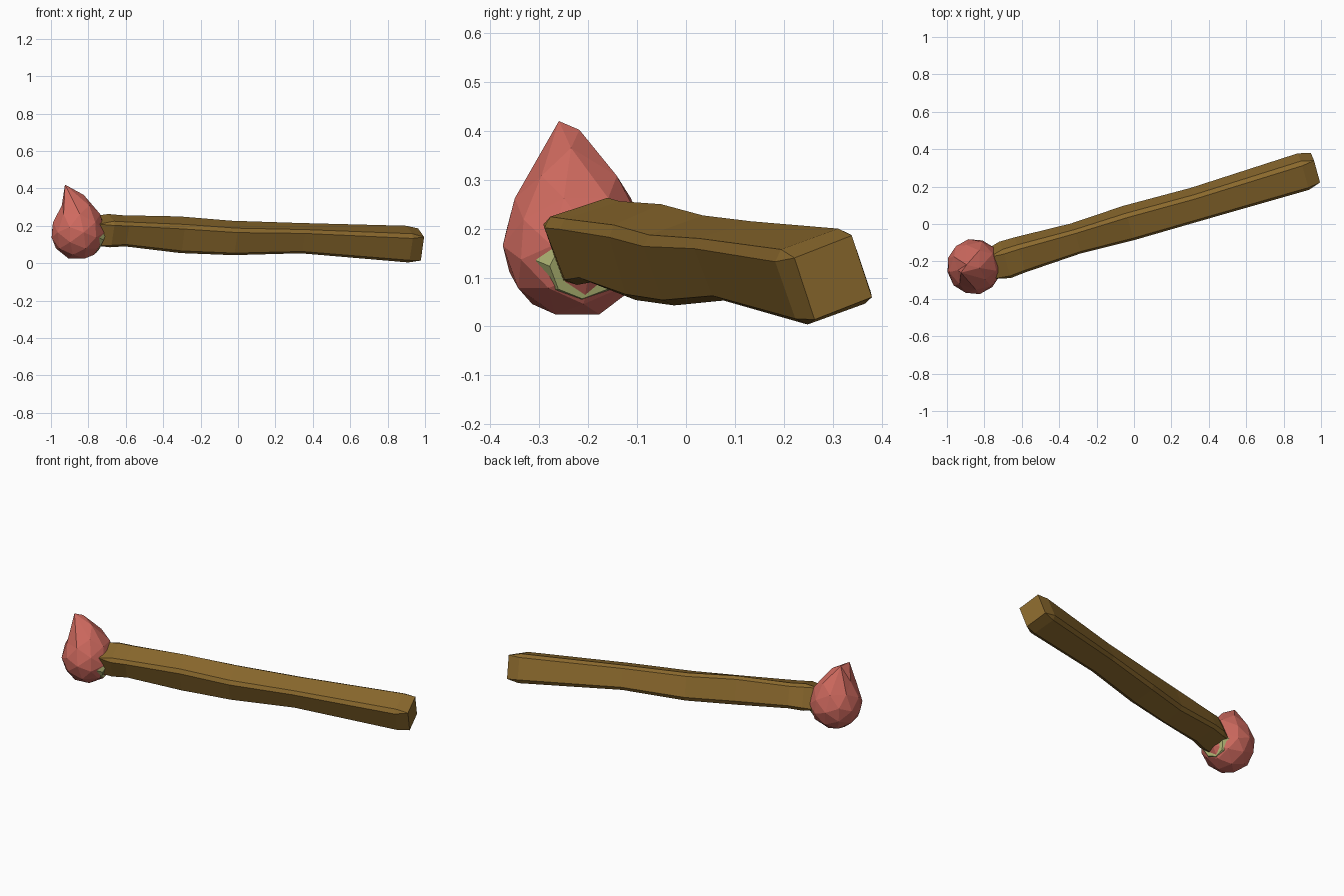
import bpy, bmesh, math
from mathutils import Vector

if "Cube" in bpy.data.objects:
    bpy.data.objects.remove(bpy.data.objects["Cube"])


def material(name, rgb):
    m = bpy.data.materials.new(name)
    m.diffuse_color = (*rgb, 1)
    m.use_nodes = True
    m.node_tree.nodes["Principled BSDF"].inputs["Base Color"].default_value = m.diffuse_color
    return m


RED = material("warm red", (0.63, 0.145, 0.115))
BROWN = material("wood brown", (0.255, 0.14, 0.026))
GREEN = material("pale green", (0.50, 0.53, 0.20))


def finish(name, bm, mat):
    bmesh.ops.recalc_face_normals(bm, faces=bm.faces)
    me = bpy.data.meshes.new(name)
    bm.to_mesh(me)
    bm.free()
    me.materials.append(mat)
    ob = bpy.data.objects.new(name, me)
    bpy.context.collection.objects.link(ob)
    return ob


def section(corners, tilt=math.radians(-20)):
    """Tilted unit outline scaled so its extents are -1..1."""
    pts = [(u * math.cos(tilt) + v * math.sin(tilt), -u * math.sin(tilt) + v * math.cos(tilt))
           for u, v in corners]
    mu, mv = max(abs(p[0]) for p in pts), max(abs(p[1]) for p in pts)
    return [(u / mu, v / mv) for u, v in pts]


# Wooden stick: bevelled square section swept through slightly bent stations
B = 0.76
OCT = section([(1, B), (B, 1), (-B, 1), (-1, B), (-1, -B), (-B, -1), (B, -1), (1, -B)])
QUAD = section([(1, 1), (-1, 1), (-1, -1), (1, -1)])
side = Vector((-0.28, 0.96, 0))
up = Vector((0.04, 0.01, 1))
# centre x, y, z, half width, half height
stations = [(-0.69, -0.192, 0.174, 0.102, 0.089),
            (-0.61, -0.165, 0.173, 0.098, 0.083),
            (-0.31, -0.077, 0.152, 0.084, 0.098),
            (-0.03, 0.005, 0.135, 0.096, 0.092),
            (0.33, 0.105, 0.134, 0.092, 0.081),
            (0.905, 0.280, 0.102, 0.102, 0.098)]
ends = [(-0.77, -0.215, 0.172, 0.080, 0.078), (0.970, 0.301, 0.100, 0.083, 0.086)]

bm = bmesh.new()


def ring(st, outline):
    c = Vector(st[:3])
    return [bm.verts.new(c + side * u * st[3] + up * v * st[4]) for u, v in outline]


rings = [ring(s, OCT) for s in stations]
for a, b in zip(rings, rings[1:]):
    for i in range(8):
        j = (i + 1) % 8
        bm.faces.new((a[i], a[j], b[j], b[i]))
# Each bevel pair converges on one corner of the square end
for r, e in ((rings[0], ends[0]), (rings[-1], ends[1])):
    q = ring(e, QUAD)
    for k in range(4):
        n = (k + 1) % 4
        bm.faces.new((r[2 * k], r[2 * k + 1], q[k]))
        bm.faces.new((r[2 * k + 1], r[(2 * k + 2) % 8], q[n], q[k]))
    bm.faces.new(q)
finish("stick", bm, BROWN)

# Bulb head: faceted sphere standing on a face, its top drawn into a leaning point
centre = Vector((-0.855, -0.228, 0.165))
bm = bmesh.new()
bmesh.ops.create_icosphere(bm, subdivisions=2, radius=0.15)
bm.normal_update()
# the middle face of an original icosahedron side lies closest to the origin
mid = min(bm.faces, key=lambda f: (round(f.calc_center_median().length, 4),
                                   f.calc_center_median().z))
rot = mid.normal.rotation_difference(Vector((0, 0, -1))).to_matrix()
bmesh.ops.transform(bm, matrix=rot.to_4x4(), verts=bm.verts)
top = sorted(bm.verts, key=lambda v: -v.co.z)[:3]
for v in bm.verts:
    if v.co.z > 0.06:
        v.co.z += (v.co.z - 0.06) * 0.4
    v.co.x *= 0.98
    v.co += centre
top.sort(key=lambda v: v.co.x)
targets = [(-0.925, -0.260, 0.420), (-0.895, -0.218, 0.402), (-0.825, -0.235, 0.365)]
if top[0].co.y > top[1].co.y:
    targets[0], targets[1] = targets[1], targets[0]
for v, t in zip(top, targets):
    v.co = t
finish("bulb_head", bm, RED)

# Green collar: low faceted disc between the head and the stick
bm = bmesh.new()
bmesh.ops.create_cone(bm, cap_ends=True, segments=8, radius1=0.096, radius2=0.072, depth=0.03)
normal = Vector((0.92, 0.15, -0.38)).normalized()
collar = finish("collar", bm, GREEN)
collar.rotation_mode = 'QUATERNION'
collar.rotation_quaternion = normal.to_track_quat('Z', 'Y')
collar.location = Vector((-0.855, -0.228, 0.175)) + normal * 0.122
